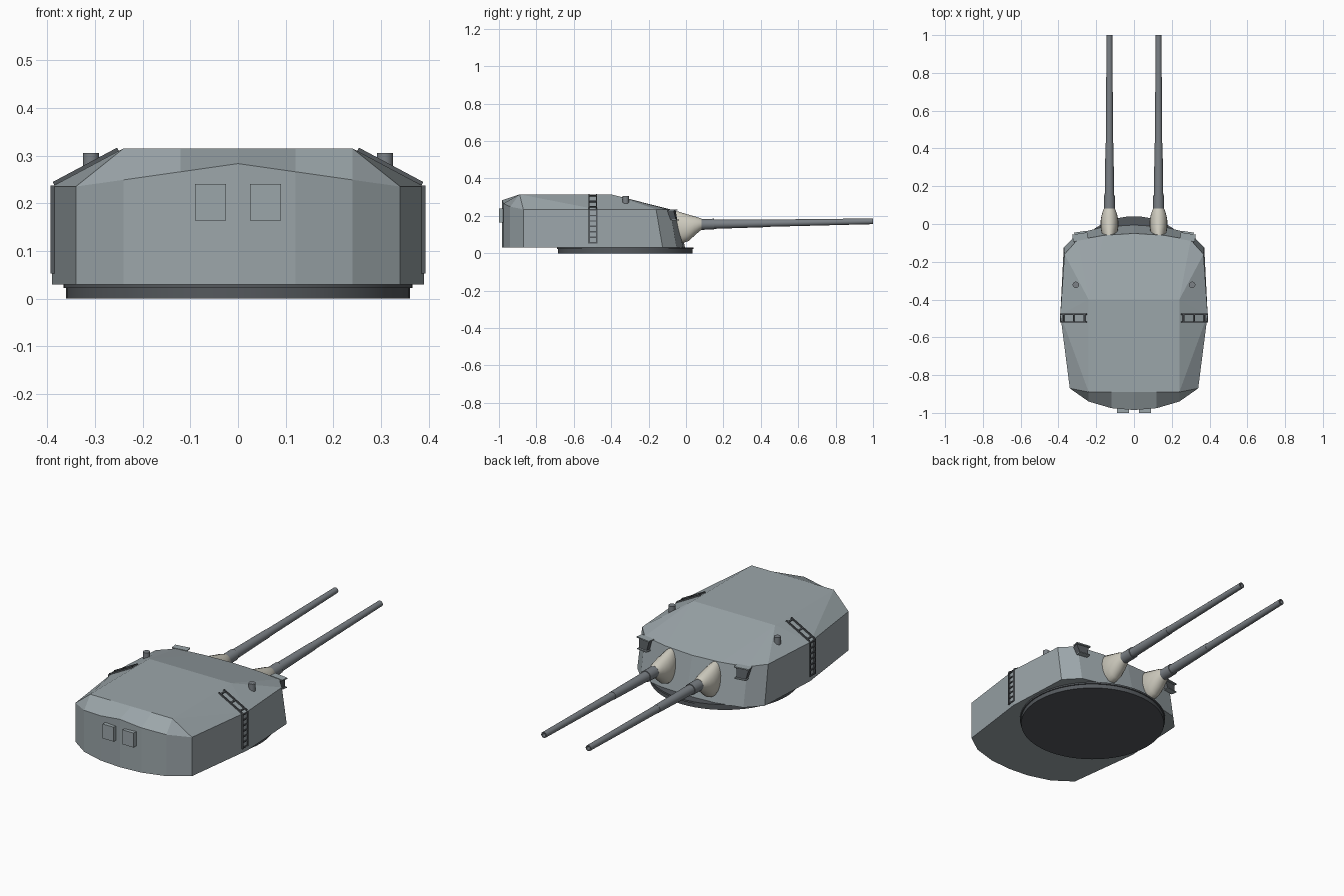
import bpy, bmesh, math
from mathutils import Vector, Matrix

if "Cube" in bpy.data.objects:
    bpy.data.objects.remove(bpy.data.objects["Cube"])


def material(name, rgb):
    m = bpy.data.materials.new(name)
    m.diffuse_color = (*rgb, 1)
    m.use_nodes = True
    m.node_tree.nodes["Principled BSDF"].inputs["Base Color"].default_value = m.diffuse_color
    return m


HULL = material("hull_grey", (0.33, 0.38, 0.40))
STEEL = material("gun_steel", (0.20, 0.22, 0.24))
DARK = material("dark_metal", (0.09, 0.10, 0.11))
CANVAS = material("canvas", (0.62, 0.60, 0.52))


def finish(name, bm, mat, smooth=False):
    bmesh.ops.remove_doubles(bm, verts=bm.verts, dist=1e-5)
    bmesh.ops.recalc_face_normals(bm, faces=bm.faces)
    me = bpy.data.meshes.new(name)
    bm.to_mesh(me)
    bm.free()
    ob = bpy.data.objects.new(name, me)
    bpy.context.collection.objects.link(ob)
    me.materials.append(mat)
    if smooth:
        bpy.ops.object.select_all(action='DESELECT')
        bpy.context.view_layer.objects.active = ob
        ob.select_set(True)
        bpy.ops.object.shade_smooth_by_angle(angle=math.radians(35))
    return ob


def loft(name, rings, mat, smooth=True):
    bm = bmesh.new()
    vs = [[bm.verts.new(p) for p in r] for r in rings]
    n = len(rings[0])
    for a, b in zip(vs, vs[1:]):
        for i in range(n):
            bm.faces.new((a[i], a[(i + 1) % n], b[(i + 1) % n], b[i]))
    bm.faces.new(vs[0])
    bm.faces.new(vs[-1])
    return finish(name, bm, mat, smooth)


def circle(n):
    return [(math.cos(2 * math.pi * i / n), math.sin(2 * math.pi * i / n)) for i in range(n)]


def upright(name, x, y, profile, mat, n=48):
    return loft(name, [[(x + r * c, y + r * s, z) for c, s in circle(n)] for r, z in profile], mat)


def add_box(bm, center, size, rot=Matrix()):
    bmesh.ops.create_cube(bm, size=1, matrix=Matrix.Translation(center) @ rot @ Matrix.Diagonal((*size, 1)))


# Gunhouse shell: bottom, eave and roof points of one half, mirrored
bottom = [(0, -.985), (.12, -.975), (.24, -.94), (.34, -.87), (.39, -.48),
          (.372, -.125), (.30, -.05), (.16, -.015), (0, -.005)]
eave = [(0, -.985, .283), (.12, -.975, .266), (.24, -.94, .249), (.34, -.87, .235), (.39, -.48, .235),
        (.368, -.16, .235), (.30, -.085, .232), (.16, -.06, .228), (0, -.05, .226)]
roof = [(0, -.89, .315), (.12, -.89, .315), (.24, -.89, .315), (.24, -.40, .315), (0, -.40, .315)]
bm = bmesh.new()
for s in (1, -1):
    b = [bm.verts.new((s * x, y, .03)) for x, y in bottom]
    e = [bm.verts.new((s * x, y, z)) for x, y, z in eave]
    r = [bm.verts.new((s * x, y, z)) for x, y, z in roof]
    for i in range(8):
        bm.faces.new((b[i], b[i + 1], e[i + 1], e[i]))
    for f in ((e[0], e[1], r[1], r[0]), (e[1], e[2], r[2], r[1]), (e[2], e[3], r[2]),
              (e[3], e[4], r[2]), (e[4], r[3], r[2]), (e[4], e[5], r[3]), (e[5], e[6], r[3]),
              (e[6], e[7], r[3]), (e[7], e[8], r[4], r[3]), r, b):
        bm.faces.new(f)
finish("gunhouse", bm, HULL)

# Turntable ring underneath
upright("base_ring", 0, -.325, [(.36, 0), (.36, .022), (.366, .022), (.366, .031)], DARK, 64)

# Rear access hatches
bm = bmesh.new()
for s in (1, -1):
    add_box(bm, (s * .058, -.982, .202), (.065, .036, .076))
finish("rear_hatches", bm, HULL)

for s, side in ((1, "right"), (-1, "left")):
    # Gun barrel, slightly elevated, with hollow muzzle
    gx = s * .13
    prof = [(-.04, .029), (.15, .029), (.15, .025), (.43, .021), (.43, .0195), (.97, .0155),
            (1, .0155), (1, .010), (.93, .010)]
    loft("barrel_" + side, [[(gx + r * c, y, .153 + .018 * y + r * k) for c, k in circle(20)]
                            for y, r in prof], STEEL)
    # Canvas blast bag
    bag = [(-.08, .145, .034, .083), (-.045, .140, .042, .084), (-.015, .135, .047, .080), (.015, .136, .047, .070),
           (.045, .146, .042, .052), (.07, .153, .034, .037), (.082, .155, .029, .030)]
    loft("blast_bag_" + side, [[(gx + rx * c, y, z + rz * k) for c, k in circle(20)]
                               for y, z, rx, rz in bag], CANVAS)
    # Roof periscope
    upright("periscope_" + side, s * .308, -.322, [(.017, .25), (.017, .305)], STEEL, 16)

    # Ladder up the wall and over the roof slope
    bm = bmesh.new()
    ang = math.atan2(.08, .15)
    tilt = Matrix.Rotation(s * ang, 4, 'Y')
    for y in (-.518, -.478):
        add_box(bm, (s * .389, y, .145), (.008, .007, .185))
        add_box(bm, (s * .319, y, .277), (.153, .006, .008), tilt)
    for i in range(7):
        add_box(bm, (s * .389, -.498, .057 + i * .029), (.007, .04, .007))
    for t in (.1, .5, .93):
        add_box(bm, (s * (.387 - .135 * t), -.498, .241 + .072 * t), (.007, .04, .007), tilt)
    finish("ladder_" + side, bm, DARK)

    # Sighting port with top and bottom visor plates
    rot = Matrix.Rotation(-s * .15, 4, 'Z')
    bm = bmesh.new()
    add_box(bm, (s * .285, -.068, .232), (.08, .036, .006), rot)
    add_box(bm, (s * .285, -.056, .178), (.06, .030, .005), rot)
    finish("sight_visor_" + side, bm, HULL)
    rings = [[rot @ Vector((sx * w, dy, 0)) + Vector((s * .285, y, z))
              for sx, dy in ((-1, -.02), (1, -.02), (1, .014), (-1, .014))]
             for w, y, z in ((.024, -.064, .178), (.034, -.075, .231))]
    loft("sight_port_" + side, rings, DARK, False)
